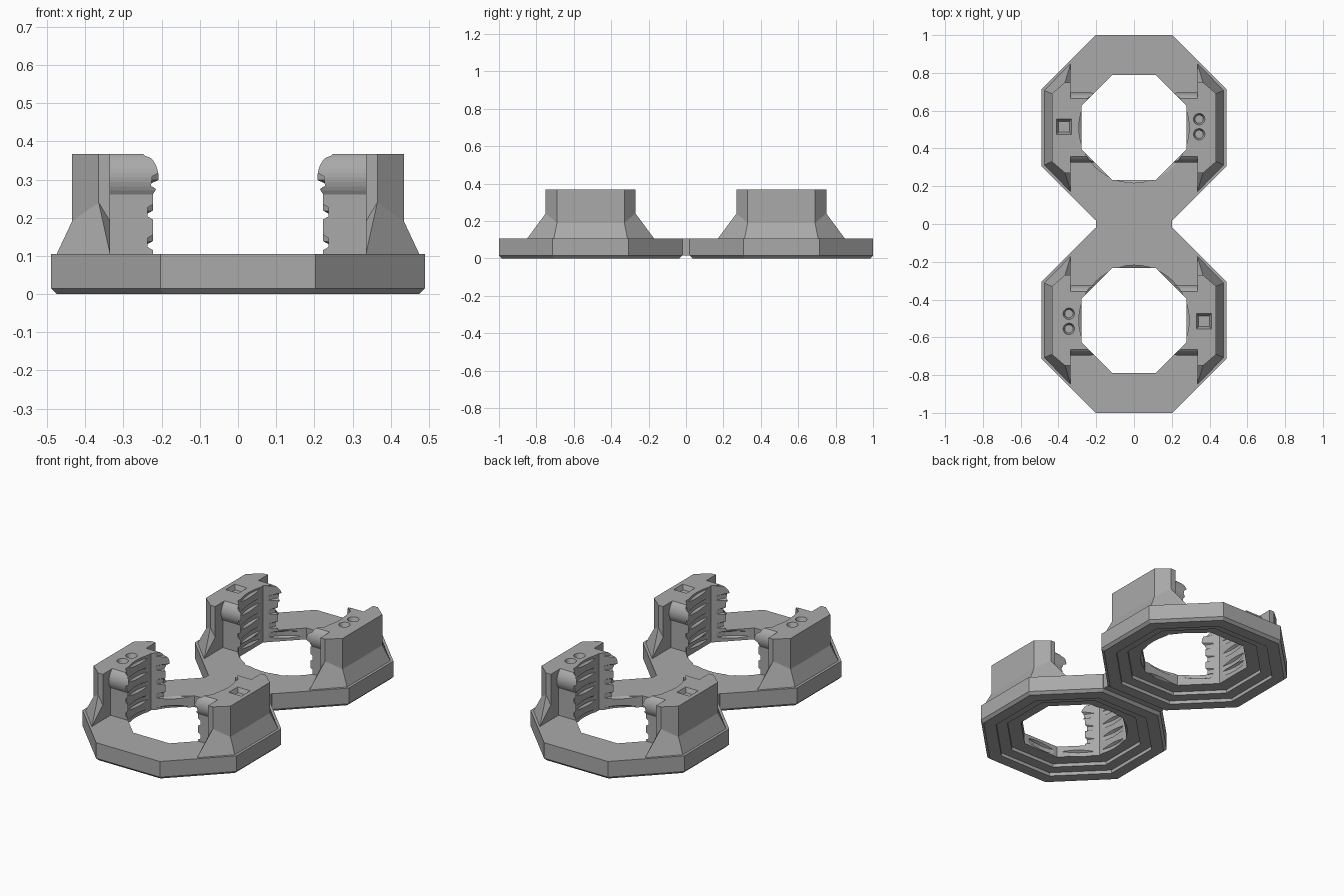
import bpy, bmesh
from math import pi, cos, sin, tan

if "Cube" in bpy.data.objects:
    bpy.data.objects.remove(bpy.data.objects["Cube"])

RING_Y, RING_TOP, TOP = 0.51, 0.105, 0.367
HOLE = 0.278

grey = bpy.data.materials.new("plain grey")
grey.use_nodes = True
grey.diffuse_color = (0.4, 0.4, 0.4, 1)
grey.node_tree.nodes["Principled BSDF"].inputs["Base Color"].default_value = (0.4, 0.4, 0.4, 1)


def make(name, verts, faces):
    bm = bmesh.new()
    vs = [bm.verts.new(v) for v in verts]
    for f in faces:
        bm.faces.new([vs[i] for i in f])
    bmesh.ops.recalc_face_normals(bm, faces=bm.faces)
    me = bpy.data.meshes.new(name)
    bm.to_mesh(me)
    bm.free()
    me.materials.append(grey)
    ob = bpy.data.objects.new(name, me)
    bpy.context.collection.objects.link(ob)
    return ob


def loft(name, loops, closed=False):
    """Skin a list of equal loops; close into a ring or cap both ends."""
    n, m = len(loops[0]), len(loops)
    faces = []
    for a in range(m if closed else m - 1):
        b = (a + 1) % m
        faces += [(a * n + i, a * n + (i + 1) % n, b * n + (i + 1) % n, b * n + i) for i in range(n)]
    if not closed:
        faces += [tuple(range(n)), tuple(range((m - 1) * n, m * n))]
    return make(name, [v for loop in loops for v in loop], faces)


def polygon(apothem, z, sides=8, cx=0, cy=0):
    r = apothem / cos(pi / sides)
    return [(cx + r * cos(2 * pi * (i + 0.5) / sides), cy + r * sin(2 * pi * (i + 0.5) / sides), z)
            for i in range(sides)]


def boolean(ob, other, operation="DIFFERENCE"):
    mod = ob.modifiers.new("cut", "BOOLEAN")
    mod.operation, mod.object, mod.solver = operation, other, "EXACT"
    bpy.context.view_layer.update()
    me = bpy.data.meshes.new_from_object(ob.evaluated_get(bpy.context.evaluated_depsgraph_get()))
    ob.modifiers.clear()
    ob.data = me


# Octagonal ring with chamfered foot and stepped underside
section = [(0.475, 0), (0.49, 0.015), (0.49, RING_TOP), (HOLE, RING_TOP),
           (HOLE, 0.04), (0.35, 0.04), (0.35, 0.02), (0.41, 0.02), (0.41, 0)]
ring = loft("octagon_ring", [polygon(r, z) for r, z in section], closed=True)

# Helical thread cutter
STEPS, PITCH = 48, 0.08
loops = []
for k in range(-5 * STEPS - STEPS // 3, STEPS):
    a = 2 * pi * k / STEPS
    z = TOP + PITCH * k / STEPS
    loops.append([(r * cos(a), r * sin(a), z + h) for r, h in
                  ((0.255, -0.037), (0.292, -0.012), (0.292, 0.012), (0.255, 0.037))])
thread = loft("thread_cutter", loops)
bore = loft("bore_cutter", [polygon(HOLE, 0), polygon(HOLE, 0.5)])


def tower(name):
    # Flared outer wall, mirrored front to back
    half = [(0.475, 0.197, RING_TOP), (0.435, 0.18, 0.19), (0.435, 0.18, TOP), (0.365, 0.24, TOP),
            (0.335, 0.24, TOP), (0.335, 0.24, 0.19), (0.335, 0.34, RING_TOP), (0.365, 0.24, 0.24)]
    n = len(half)
    verts = half + [(x, -y, z) for x, y, z in half]
    side = [(0, 6, 7, 1), (1, 7, 3, 2), (6, 5, 7), (7, 5, 4, 3)]
    faces = side + [tuple(i + n for i in f) for f in side]
    for path in ((0, 1), (1, 2), (2, 3, 4), (4, 5, 6), (6, 0)):
        faces.append(path + tuple(i + n for i in reversed(path)))
    wall = make(name, verts, faces)
    # Inner block with a rounded roll along each upper end
    prof = [(0.17, RING_TOP), (0.17, 0.245)]
    prof += [(0.11 + 0.075 * cos(t), 0.306 + 0.075 * sin(t))
             for t in [-0.64 + 1.59 * i / 10 for i in range(11)]]
    prof[-1] = (prof[-1][0], TOP)
    prof += [(-y, z) for y, z in reversed(prof)]
    block = loft("block", [[(x, y, z) for y, z in prof] for x in (0.18, 0.335)])
    boolean(block, bore)
    boolean(wall, block, "UNION")
    bpy.data.objects.remove(block)
    boolean(wall, thread)
    return wall


def pocket(ob, x, y, size, sides):
    pit = loft("pit", [polygon(size * 0.72, TOP - 0.025, sides, x, y),
                       polygon(size, TOP, sides, x, y), polygon(size, TOP + 0.05, sides, x, y)])
    boolean(ob, pit)
    bpy.data.objects.remove(pit)


boolean(ring, thread)
pin_tower = tower("tower_with_round_holes")
for y in (0.045, -0.035):
    pocket(pin_tower, 0.345, y, 0.03, 24)

square_tower = tower("tower_with_square_hole")
pocket(square_tower, 0.37, 0.005, 0.04, 4)
# Mirror this tower's wall to the other side, and recut its thread there
for v in square_tower.data.vertices:
    v.co.x = -v.co.x
square_tower.data.flip_normals()
bpy.data.objects.remove(thread)
bpy.data.objects.remove(bore)

# Second half is the first turned half way round
for ob in (ring, pin_tower, square_tower):
    ob.location.y = RING_Y
    twin = ob.copy()
    twin.name = "front_" + ob.name
    twin.location.y = -RING_Y
    twin.rotation_euler.z = pi
    bpy.context.collection.objects.link(twin)

# Bridge joining the two rings
bridge = [[(x, y, z) for x, y in ((-0.2, -0.03), (0.2, -0.03), (0.2, 0.03), (-0.2, 0.03))]
          for z in (0.015, RING_TOP)]
loft("bridge", bridge)
